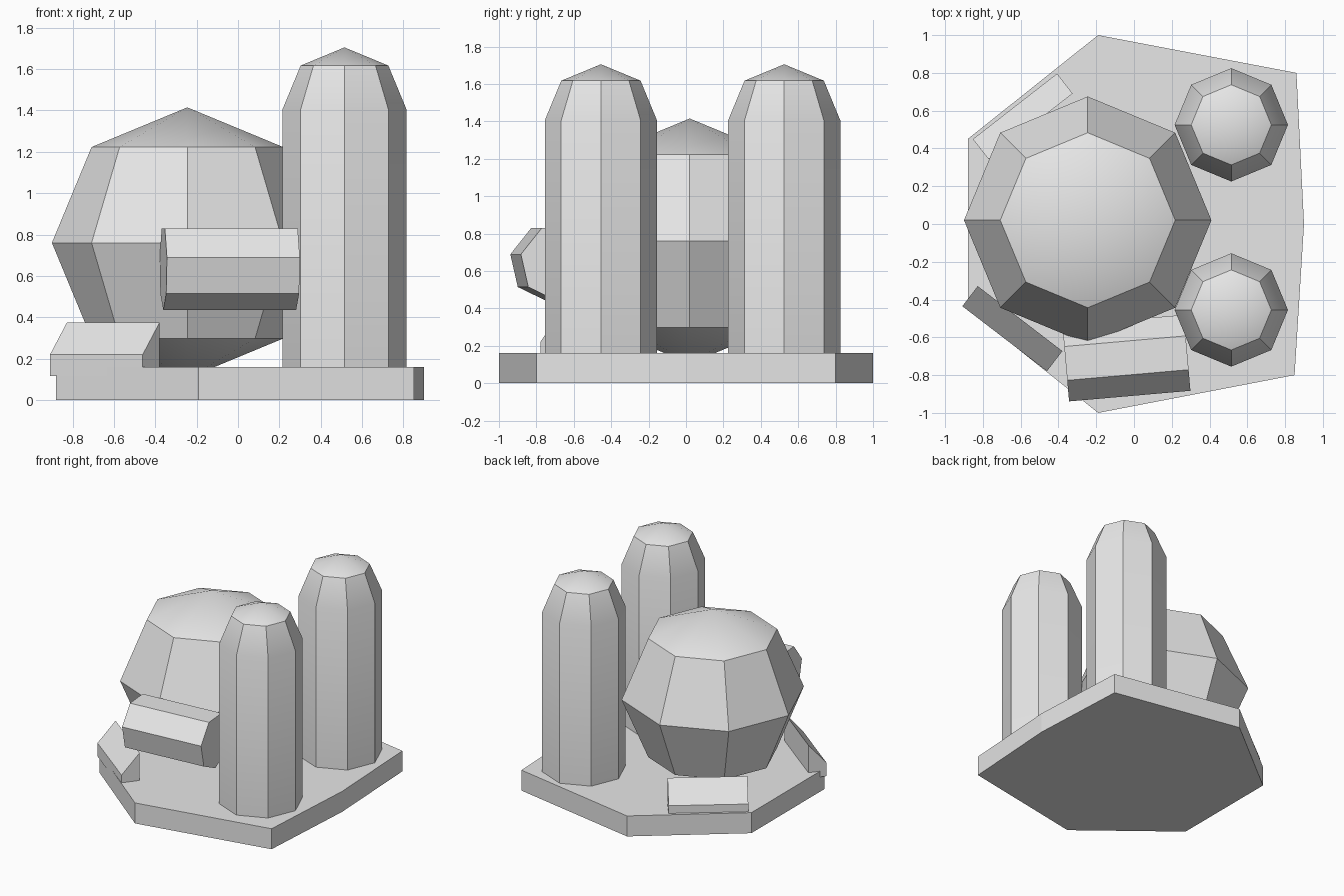
import bpy, bmesh, math
from mathutils import Vector

cube = bpy.data.objects.get("Cube")
if cube:
    bpy.data.objects.remove(cube, do_unlink=True)

GREY = (0.8, 0.8, 0.8, 1)
grey = bpy.data.materials.new("plain grey")
grey.use_nodes = True
grey.diffuse_color = GREY
grey.node_tree.nodes["Principled BSDF"].inputs["Base Color"].default_value = GREY


def finish(bm, name, location=(0, 0, 0), angle=0, smooth=False):
    bmesh.ops.recalc_face_normals(bm, faces=bm.faces)
    mesh = bpy.data.meshes.new(name)
    bm.to_mesh(mesh)
    bm.free()
    mesh.materials.append(grey)
    obj = bpy.data.objects.new(name, mesh)
    bpy.context.collection.objects.link(obj)
    obj.location = location
    obj.rotation_euler.z = math.radians(angle)
    if smooth:
        bpy.ops.object.select_all(action='DESELECT')
        obj.select_set(True)
        bpy.context.view_layer.objects.active = obj
        bpy.ops.object.shade_smooth_by_angle(angle=math.radians(30))
    return obj


def prism(name, outline, direction, **placing):
    """Extrude a flat outline along a direction."""
    bm = bmesh.new()
    face = bm.faces.new([bm.verts.new(p) for p in outline])
    new = bmesh.ops.extrude_face_region(bm, geom=[face])["geom"]
    moved = [v for v in new if isinstance(v, bmesh.types.BMVert)]
    bmesh.ops.translate(bm, verts=moved, vec=Vector(direction))
    return finish(bm, name, **placing)


def faceted_sphere(radius):
    bm = bmesh.new()
    bmesh.ops.create_uvsphere(bm, u_segments=8, v_segments=4, radius=radius)
    return bm


# Seven-sided base slab
half = [(-0.19, 1.0), (0.86, 0.8), (0.9, 0)]
rest = [(0.85, -0.8), (-0.19, -1.0), (-0.88, -0.45), (-0.88, 0.45)]
prism("base", [(x, y, 0) for x, y in half + rest], (0, 0, 0.16))

# Large faceted dome, sunk a little into the base
finish(faceted_sphere(0.655), "dome", (-0.245, 0.02, 0.76), smooth=True)

# Two domed towers: the lower half of each sphere is replaced by a straight shaft
for name, y in (("front_tower", -0.455), ("back_tower", 0.525)):
    bm = faceted_sphere(0.3)
    low = [v for v in bm.verts if v.co.z < -0.01]
    bmesh.ops.delete(bm, geom=low, context='VERTS')
    rim = [e for e in bm.edges if e.is_boundary]
    new = bmesh.ops.extrude_edge_only(bm, edges=rim)["geom"]
    foot = [v for v in new if isinstance(v, bmesh.types.BMVert)]
    for v in foot:
        v.co.z = -1.3
    bmesh.ops.contextual_create(bm, geom=foot)
    finish(bm, name, (0.515, y, 1.405), smooth=True)

# Seven-sided drum lying across the front of the dome, flat side up
drum_half = 0.3225
ring = [math.tau * (i + 0.5) / 7 for i in range(7)]
prism("front_drum",
      [(-drum_half, 0.207 * math.sin(a), 0.207 * math.cos(a)) for a in ring],
      (2 * drum_half, 0, 0), location=(-0.04, -0.71, 0.643), angle=5)

# Two sloped consoles along the slanted edges of the base
section = [(-0.067, 0.115), (-0.067, 0.22), (0.067, 0.375), (0.067, 0.115)]
for name, x, y, angle in (("front_console", -0.644, -0.554, -37.5),
                          ("back_console", -0.589, 0.57, 217.9)):
    prism(name, [(-0.2825, py, z) for py, z in section], (0.565, 0, 0),
          location=(x, y, 0), angle=angle)
